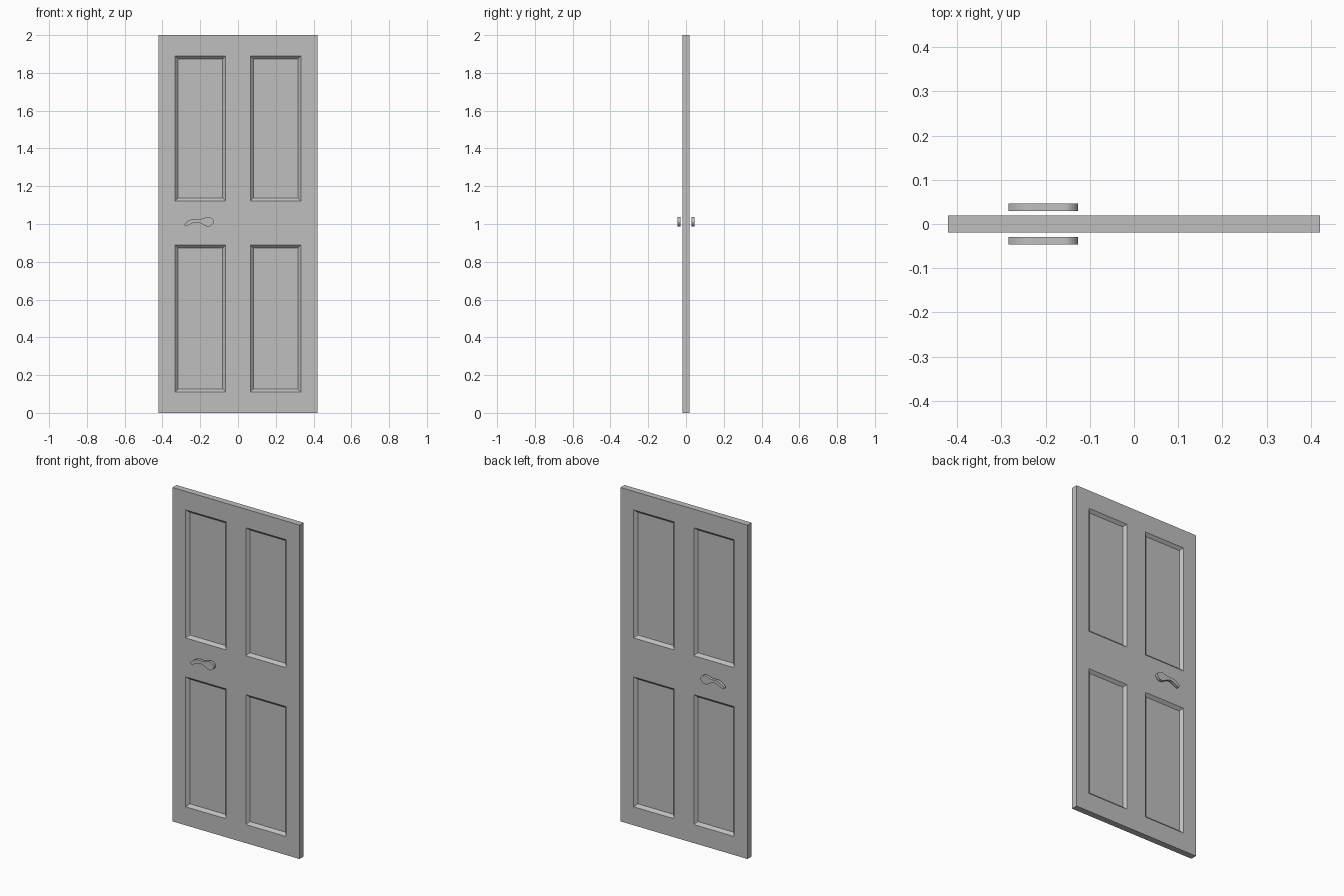
import bpy
import bmesh
import math
from mathutils import Vector

cube = bpy.data.objects.get("Cube")
if cube:
    bpy.data.objects.remove(cube, do_unlink=True)

WIDTH, HEIGHT, THICK = 0.842, 2.0, 0.038
X_CUTS = (-0.333, -0.065, 0.065, 0.333)
Z_CUTS = (0.111, 0.889, 1.122, 1.889)
MOULDING, RECESS = 0.016, 0.016

# One plain grey for the whole door
grey = bpy.data.materials.new("Grey")
grey.use_nodes = True
colour = (0.52, 0.52, 0.52, 1.0)
grey.diffuse_color = colour
grey.node_tree.nodes["Principled BSDF"].inputs["Base Color"].default_value = colour


def add_mesh_object(name, bm):
    mesh = bpy.data.meshes.new(name)
    bm.to_mesh(mesh)
    bm.free()
    mesh.materials.append(grey)
    obj = bpy.data.objects.new(name, mesh)
    bpy.context.collection.objects.link(obj)
    return obj


# Door leaf: a slab cut along the panel edges
bm = bmesh.new()
bmesh.ops.create_cube(bm, size=1.0)
for v in bm.verts:
    v.co = Vector((v.co.x * WIDTH, v.co.y * THICK, (v.co.z + 0.5) * HEIGHT))


def cut(point, normal):
    geom = bm.verts[:] + bm.edges[:] + bm.faces[:]
    bmesh.ops.bisect_plane(bm, geom=geom, plane_co=point, plane_no=normal)


for x in X_CUTS:
    cut((x, 0, 0), (1, 0, 0))
for z in Z_CUTS:
    cut((0, 0, z), (0, 0, 1))
bm.normal_update()


# Four sunken panels on each side, with sloping mouldings
def is_panel(face):
    c = face.calc_center_median()
    in_x = any(X_CUTS[i] < c.x < X_CUTS[i + 1] for i in (0, 2))
    in_z = any(Z_CUTS[i] < c.z < Z_CUTS[i + 1] for i in (0, 2))
    return abs(face.normal.y) > 0.9 and in_x and in_z


panels = [f for f in bm.faces if is_panel(f)]
bmesh.ops.inset_individual(bm, faces=panels, thickness=MOULDING, depth=0.0,
                           use_even_offset=True)
for f in panels:
    side = 1 if f.calc_center_median().y > 0 else -1
    for v in f.verts:
        v.co.y -= side * RECESS
bm.normal_update()
add_mesh_object("door_leaf", bm)

# Lever handles: a wavy outline with a round end, extruded
OUTLINE = [(-0.283, 0.998), (-0.264, 1.016), (-0.240, 1.027), (-0.214, 1.027),
           (-0.190, 1.028), (-0.165, 1.036), (-0.143, 1.034), (-0.127, 1.014),
           (-0.143, 0.990), (-0.168, 0.988), (-0.190, 1.000), (-0.212, 1.009),
           (-0.236, 1.006), (-0.260, 0.994), (-0.277, 0.988)]


def smooth_loop(points, steps=4):
    """Closed smooth curve through the points."""
    result = []
    n = len(points)
    for i in range(n):
        a, b, c, d = (Vector(points[(i + k) % n]) for k in (-1, 0, 1, 2))
        for s in range(steps):
            t = s / steps
            result.append(b + 0.5 * t * (c - a + t * (2 * a - 5 * b + 4 * c - d
                                         + t * (3 * (b - c) + d - a))))
    return result


def add_handle(name, y_near, y_far):
    bm = bmesh.new()
    verts = [bm.verts.new((p.x, y_near, p.y)) for p in smooth_loop(OUTLINE)]
    face = bm.faces.new(verts)
    made = bmesh.ops.extrude_face_region(bm, geom=[face], use_keep_orig=True)
    for g in made["geom"]:
        if isinstance(g, bmesh.types.BMVert):
            g.co.y = y_far
    bmesh.ops.recalc_face_normals(bm, faces=bm.faces[:])
    obj = add_mesh_object(name, bm)
    bpy.ops.object.select_all(action="DESELECT")
    obj.select_set(True)
    bpy.context.view_layer.objects.active = obj
    bpy.ops.object.shade_smooth_by_angle(angle=math.radians(40))


for name, side in (("front_handle", -1), ("back_handle", 1)):
    add_handle(name, side * 0.029, side * 0.046)
